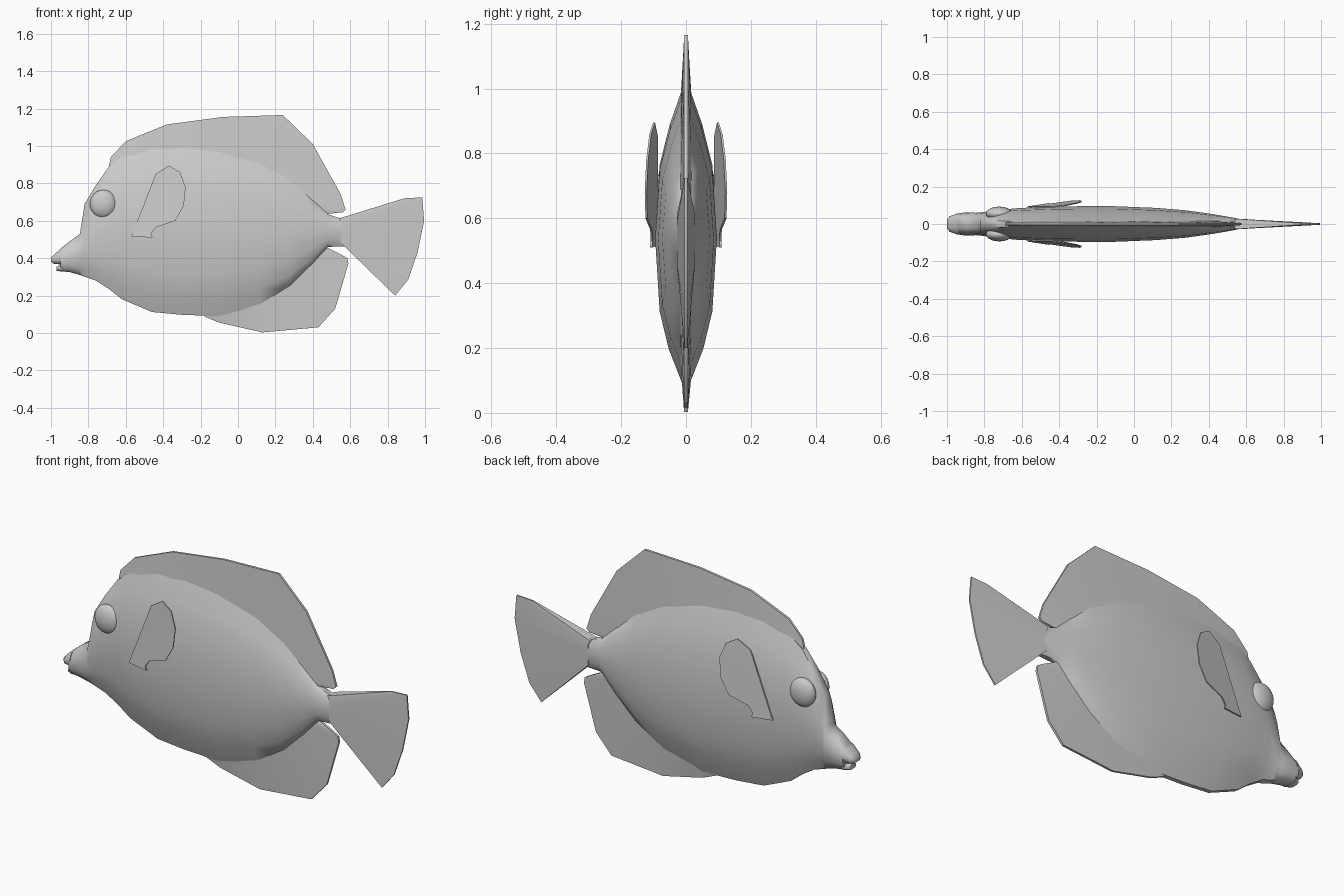
import bpy
from mathutils import Vector

cube = bpy.data.objects.get("Cube")
if cube:
    bpy.data.objects.remove(cube, do_unlink=True)

GREY = (0.6, 0.6, 0.6, 1.0)
grey = bpy.data.materials.new("plain grey")
grey.use_nodes = True
grey.diffuse_color = GREY
grey.node_tree.nodes["Principled BSDF"].inputs["Base Color"].default_value = GREY


def finish(obj, angle):
    """Give an object its colour, outward normals and smooth shading."""
    if not obj.data.materials:
        obj.data.materials.append(grey)
    bpy.ops.object.select_all(action="DESELECT")
    obj.select_set(True)
    bpy.context.view_layer.objects.active = obj
    bpy.ops.object.mode_set(mode="EDIT")
    bpy.ops.mesh.select_all(action="SELECT")
    bpy.ops.mesh.normals_make_consistent(inside=False)
    bpy.ops.object.mode_set(mode="OBJECT")
    bpy.ops.object.shade_smooth_by_angle(angle=angle)


def make_object(name, verts, faces, angle):
    mesh = bpy.data.meshes.new(name)
    mesh.from_pydata(verts, [], faces)
    obj = bpy.data.objects.new(name, mesh)
    bpy.context.collection.objects.link(obj)
    finish(obj, angle)
    return obj


def loft(name, stations):
    """Skin upright sections: x, bottom, top, half width, edge bluntness."""
    verts, faces = [], []
    for x, low, high, width, blunt in stations:
        side = [(0, blunt), (0.12, 0.5 + blunt / 2), (0.25, 0.84 + blunt / 8),
                (0.5, 1), (0.74, 0.84 + blunt / 8),
                (0.88, 0.46 + blunt / 2), (1, blunt)]
        ring = [(h, w) for h, w in side] + [(h, -w) for h, w in reversed(side)]
        verts += [(x, w * width, low + (high - low) * h) for h, w in ring]
    n = len(ring)
    for s in range(len(stations) - 1):
        for i in range(n):
            j = (i + 1) % n
            faces.append((s * n + i, s * n + j, s * n + n + j, s * n + n + i))
    faces.append(tuple(range(n)))
    faces.append(tuple(range(len(verts) - n, len(verts))))
    return make_object(name, verts, faces, 1.0)


def fin(name, roots, tips, root_half, tip_half, offset=lambda x, z: 0.0):
    """Tapered plate spanning from a root line out to a tip outline."""
    verts, faces = [], []
    for root, tip in zip(roots, tips):
        for (x, z), half in ((root, root_half), (tip, tip_half)):
            y = offset(x, z)
            verts += [(x, y - half, z), (x, y + half, z)]
    # each rib holds: root right, root left, tip right, tip left
    loop = (0, 1, 3, 2)
    for r in range(0, len(verts) - 4, 4):
        for a, b in zip(loop, loop[1:] + loop[:1]):
            faces.append((r + a, r + b, r + b + 4, r + a + 4))
    last = len(verts) - 4
    faces += [loop, tuple(last + i for i in loop)]
    return make_object(name, verts, faces, 0.7)


# Body from snout to tail stalk
loft("body", [
    (-0.95, 0.33, 0.45, 0.055, 0.45),
    (-0.9, 0.325, 0.49, 0.062, 0.45),
    (-0.845, 0.31, 0.53, 0.06, 0.4),
    (-0.82, 0.3, 0.69, 0.062, 0.35),
    (-0.76, 0.28, 0.79, 0.07, 0.3),
    (-0.69, 0.235, 0.89, 0.078, 0.2),
    (-0.62, 0.18, 0.94, 0.085, 0.15),
    (-0.46, 0.112, 0.99, 0.092, 0.12),
    (-0.3, 0.097, 1.0, 0.095, 0.12),
    (-0.1, 0.09, 0.98, 0.095, 0.12),
    (0.12, 0.14, 0.92, 0.086, 0.12),
    (0.28, 0.24, 0.83, 0.073, 0.14),
    (0.4, 0.36, 0.72, 0.056, 0.2),
    (0.48, 0.46, 0.635, 0.043, 0.35),
    (0.54, 0.462, 0.615, 0.032, 0.4),
    (0.6, 0.46, 0.62, 0.02, 0.45),
])

# Lips
loft("upper_lip", [(-1.0, 0.38, 0.4, 0.025, 0.5),
                   (-0.985, 0.37, 0.418, 0.042, 0.5),
                   (-0.94, 0.365, 0.457, 0.057, 0.45)])
loft("lower_lip", [(-0.97, 0.332, 0.354, 0.03, 0.5),
                   (-0.94, 0.328, 0.37, 0.05, 0.45)])

# Dorsal fin
fin("dorsal_fin",
    [(-.66, .86), (-.64, .88), (-.55, .93), (-.38, .96), (-.08, .94), (.15, .86),
     (.25, .8), (.36, .72), (.42, .66), (.43, .64), (.44, .61)],
    [(-.69, .895), (-.68, .94), (-.6, 1.025), (-.38, 1.115), (-.08, 1.155),
     (.24, 1.165), (.4, 1.01), (.55, .74), (.575, .66), (.56, .645), (.46, .635)],
    0.018, 0.006)

# Anal fin
fin("anal_fin",
    [(-.17, .12), (-.1, .13), (.1, .17), (.28, .28), (.36, .36), (.42, .43),
     (.43, .45), (.44, .46), (.45, .48)],
    [(-.18, .088), (-.1, .055), (.13, .003), (.43, .03), (.52, .13), (.59, .37),
     (.585, .4), (.55, .42), (.47, .46)],
    0.018, 0.006)

# Tail fin
fin("tail_fin",
    [(.54, .612), (.55, .59), (.55, .56), (.55, .52), (.55, .48), (.57, .462)],
    [(.89, .72), (.985, .725), (.995, .6), (.96, .43), (.91, .285), (.84, .2)],
    0.028, 0.004)

# Paired pectoral fins flaring away from the body, and bulging eyes
ROOT_START = Vector((-0.57, 0.515))
ROOT_END = Vector((-0.44, 0.85))
along = (ROOT_END - ROOT_START).normalized()
across = Vector((along.y, -along.x))


def flare(x, z):
    return 0.09 + 0.17 * max(0, (Vector((x, z)) - ROOT_START).dot(across))


fin_tips = [(-.37, .895), (-.31, .86), (-.28, .78), (-.29, .68), (-.335, .6),
            (-.44, .565), (-.465, .53), (-.455, .51)]
fin_roots = [tuple(ROOT_END.lerp(ROOT_START, i / 7)) for i in range(8)]

for side, sign in (("left", -1), ("right", 1)):
    fin(side + "_pectoral_fin", fin_roots, fin_tips, 0.004, 0.003,
        lambda x, z: sign * flare(x, z))
    bpy.ops.mesh.primitive_uv_sphere_add(segments=20, ring_count=12, radius=1,
                                         location=(-0.72, sign * 0.055, 0.69))
    eye = bpy.context.object
    eye.name = side + "_eye"
    eye.scale = (0.072, 0.038, 0.075)
    finish(eye, 1.0)
